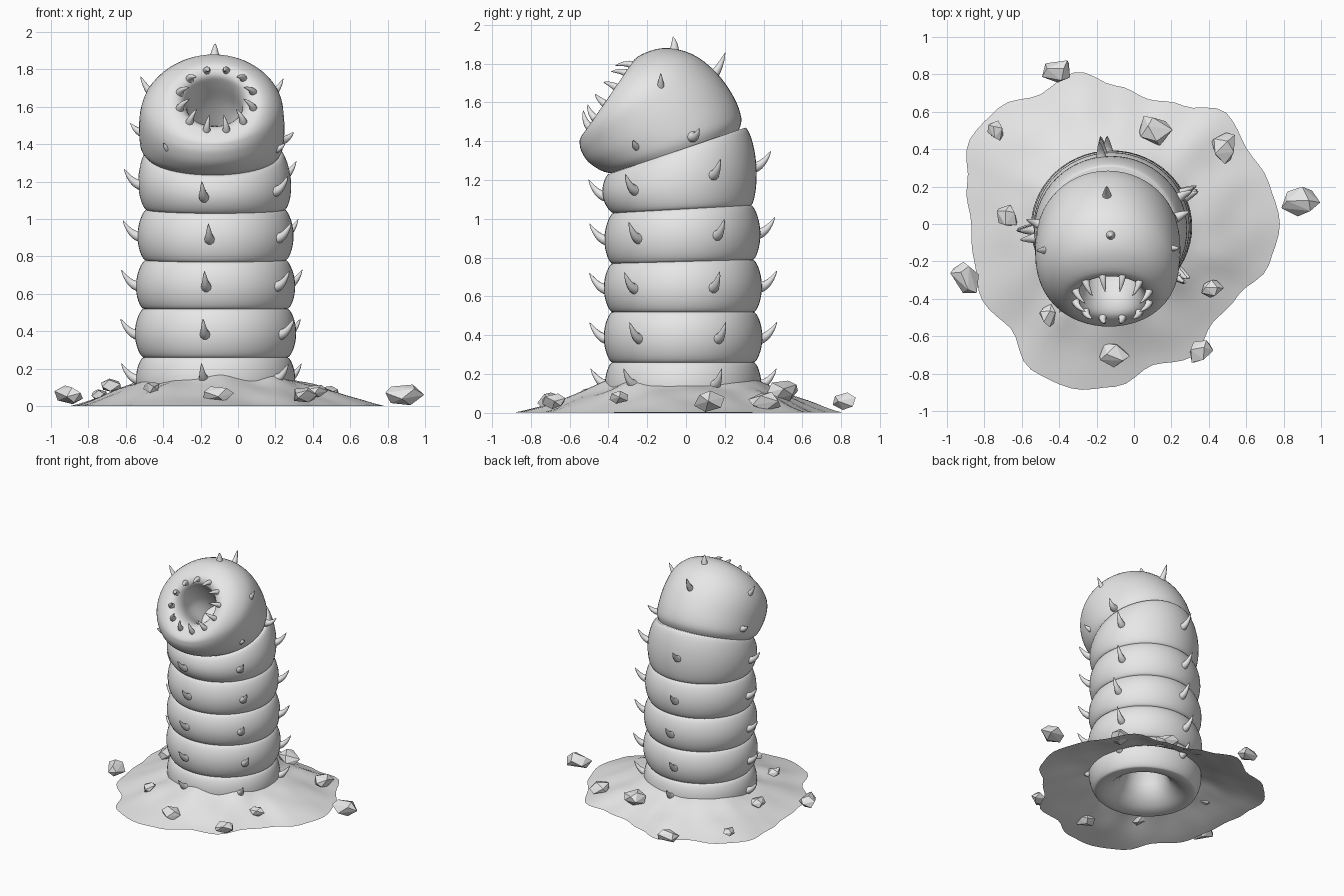
import bpy, bmesh, math, random
from math import sin, cos, pi, radians
from mathutils import Vector, noise

random.seed(4)
if "Cube" in bpy.data.objects:
    bpy.data.objects.remove(bpy.data.objects["Cube"])

grey = bpy.data.materials.new("plain grey")
grey.use_nodes = True
grey.diffuse_color = (0.8, 0.8, 0.8, 1)
grey.node_tree.nodes["Principled BSDF"].inputs["Base Color"].default_value = (0.8, 0.8, 0.8, 1)

UP = Vector((0, 0, 1))
SIDES = 56
MID_X = -0.12


def finish(bm, name, angle=None):
    """Turn a bmesh into a named object; smooth below the given angle."""
    bmesh.ops.recalc_face_normals(bm, faces=bm.faces)
    mesh = bpy.data.meshes.new(name)
    bm.to_mesh(mesh)
    bm.free()
    mesh.materials.append(grey)
    if angle:
        mesh.polygons.foreach_set("use_smooth", [True] * len(mesh.polygons))
        mesh.set_sharp_from_angle(angle=radians(angle))
    obj = bpy.data.objects.new(name, mesh)
    bpy.context.collection.objects.link(obj)
    return obj


def loft(bm, rings, cap_start=False, cap_end=False):
    """Skin a list of closed rings of points."""
    loops = [[bm.verts.new(p) for p in ring] for ring in rings]
    for a, b in zip(loops, loops[1:]):
        for i in range(len(a)):
            j = (i + 1) % len(a)
            bm.faces.new((a[i], a[j], b[j], b[i]))
    if cap_start:
        bm.faces.new(loops[0])
    if cap_end:
        bm.faces.new(loops[-1])


def section_point(sec, a, swell=1.0):
    """Point on an oval section: front y, front z, back y, back z, half width, x."""
    fy, fz, by, bz, w, x = sec
    centre = Vector((x, (fy + by) / 2, (fz + bz) / 2))
    half = Vector((0, (by - fy) / 2, (bz - fz) / 2))
    return centre + (Vector((w, 0, 0)) * cos(a) + half * sin(a)) * swell


def section_ring(sec, swell=1.0):
    return [section_point(sec, 2 * pi * i / SIDES, swell) for i in range(SIDES)]


def mix(a, b, t):
    return [p + (q - p) * t for p, q in zip(a, b)]


def smooth_sections(secs, steps):
    """Catmull-Rom interpolation through the sections."""
    out = []
    for i in range(len(secs) - 1):
        quad = zip(secs[max(i - 1, 0)], secs[i], secs[i + 1], secs[min(i + 2, len(secs) - 1)])
        quad = list(quad)
        for k in range(steps):
            t = k / steps
            out.append([b + t / 2 * (c - a + t * (2 * a - 5 * b + 4 * c - d
                        + t * (3 * (b - c) + d - a))) for a, b, c, d in quad])
    return out + [secs[-1]]


def horn(bm, base, out, bend, reach, rise, radius):
    """Curved pointed horn growing along out and bending towards bend."""
    rings = []
    side = out.cross(bend).normalized()
    for k in range(9):
        s = k / 8
        centre = base + out * (reach * s - 0.015) + bend * (rise * s * s)
        tangent = (out * reach + bend * (2 * rise * s)).normalized()
        other = tangent.cross(side)
        r = radius * (1 - s) ** 0.7 + 0.001
        rings.append([centre + (side * cos(a) + other * sin(a)) * r
                      for a in (2 * pi * i / 10 for i in range(10))])
    loft(bm, rings, True, True)


# Body: stacked bulging segments between creases, with a rolled open foot
joints = [
    (-.37, 0, .34, 0, .375, MID_X),
    (-.38, .26, .35, .26, .385, MID_X),
    (-.38, .52, .35, .52, .385, MID_X),
    (-.38, .77, .345, .79, .375, MID_X),
    (-.375, 1.03, .335, 1.07, .37, MID_X),
    (-.40, 1.23, .305, 1.47, .36, -.13),
]
body_rings = [section_ring((y, z, -y - .03, z, -y, MID_X))
              for y, z in ((-.1, .3), (-.15, .25), (-.16, .16), (-.2, .08), (-.27, .02), (-.33, 0))]
for lower, upper in zip(joints, joints[1:]):
    for k in range(17):
        t = (1 - cos(pi * k / 16)) / 2
        swell = 1 + 0.12 * sin(pi * t) ** 0.6
        if k or lower is joints[0]:
            body_rings.append(section_ring(mix(lower, upper, t), swell))
bm = bmesh.new()
loft(bm, body_rings, cap_start=True, cap_end=True)
finish(bm, "body_segments", 40)

# Head: tilting sections that roll over the lip into the mouth
head_sections = [
    (-.39, 1.235, .27, 1.45, .355, -.135),
    (-.44, 1.25, .285, 1.52, .38, -.14),
    (-.505, 1.295, .245, 1.63, .388, -.14),
    (-.54, 1.35, .155, 1.755, .385, -.14),
    (-.548, 1.39, .03, 1.85, .365, -.135),
    (-.545, 1.415, -.12, 1.88, .315, -.13),
    (-.525, 1.445, -.25, 1.835, .25, -.125),
    (-.48, 1.49, -.28, 1.775, .185, -.125),
    (-.40, 1.49, -.24, 1.72, .15, -.125),
    (-.30, 1.44, -.14, 1.62, .14, -.125),
    (-.22, 1.36, -.05, 1.50, .09, -.125),
]
bm = bmesh.new()
loft(bm, [section_ring(s) for s in smooth_sections(head_sections, 4)], cap_end=True)
finish(bm, "head", 50)

# Body spikes: five rows running up the segments
bm = bmesh.new()
for n, (lower, upper) in enumerate(zip(joints, joints[1:])):
    middle = mix(lower, upper, 0.55 if n == 0 else 0.47)
    for row in (263, 323, 25, 95, 184):
        a = radians(row + random.uniform(-3, 3))
        base = section_point(middle, a, 1.115)
        horn(bm, base, Vector((cos(a), sin(a), 0)), UP, 0.095, 0.085, 0.03)
finish(bm, "body_spikes", 50)

# Head spikes: scattered over the dome
bm = bmesh.new()
head_centre = Vector((-.14, -.13, 1.5))
for base in ((.19, -.25, 1.37), (-.36, -.42, 1.37), (.235, .04, 1.42), (-.51, 0, 1.46),
             (.18, -.13, 1.66), (-.46, -.14, 1.67), (-.145, .15, 1.75), (-.125, -.06, 1.87)):
    base = Vector(base)
    out = (base - head_centre).normalized()
    bend = UP if out.z < 0.9 else Vector((0, -1, 0))
    horn(bm, base, out, bend, 0.085, 0.06 if out.z < 0.9 else 0.02, 0.028)
finish(bm, "head_spikes", 50)

# Teeth: ring of fangs curling in over the mouth
bm = bmesh.new()
gum = (-.505, 1.47, -.27, 1.80, .205, -.115)
hub = Vector((-.115, -.39, 1.635))
mouth_axis = Vector((0, -.83, .55)).normalized()
for k in range(12):
    base = section_point(gum, 2 * pi * (k + 0.5) / 12)
    horn(bm, base, mouth_axis, (hub - base).normalized(), 0.085, 0.055, 0.023)
finish(bm, "teeth", 50)

# Soil: thin ragged mound around the foot
edge = (.88, .85, .81, .84, .73, .69, .74, .84, .80, .88, .90, .82,
        .77, .78, .82, .79, .90, .91, .87, .78, .82, .74, .76, .85)


def soil_point(a, t):
    k = (a / (2 * pi) * len(edge)) % len(edge)
    i, f = int(k), k % 1
    f = f * f * (3 - 2 * f)
    rim = edge[i] * (1 - f) + edge[(i + 1) % len(edge)] * f
    r = 0.37 + (rim - 0.37) * t
    p = Vector((MID_X + 0.02 + r * cos(a), r * sin(a), 0))
    bump = noise.noise(p * 5) * 0.03 * (1 - t)
    p.z = 0.165 * (1 - t) ** 1.15 + bump + 0.001
    return p


bm = bmesh.new()
loft(bm, [[soil_point(2 * pi * i / 96, k / 10) for i in range(96)] for k in range(11)])
soil = finish(bm, "soil_mound", 40)
if soil.data.polygons[0].normal.z < 0:
    soil.data.flip_normals()

# Rocks: faceted lumps resting on and around the soil
rocks = ((-.41, .82, .09), (-.74, .50, .06), (-.68, .04, .075), (-.90, -.29, .10),
         (-.46, -.49, .065), (-.11, -.70, .09), (.35, -.68, .08), (.42, -.345, .065),
         (.48, .41, .095), (.11, .50, .105), (.89, .12, .11))
for n, (x, y, size) in enumerate(rocks):
    bm = bmesh.new()
    turn = random.uniform(0, pi)
    for k in range(11):
        h = 1 - 2 * (k + 0.5) / 11
        a = k * 2.4 + random.uniform(-.4, .4)
        flat = math.sqrt(1 - h * h)
        px, py = flat * cos(a), flat * sin(a) * 0.75
        bm.verts.new(Vector((px * cos(turn) - py * sin(turn),
                             px * sin(turn) + py * cos(turn), h * 0.55)) * size)
    hull = bmesh.ops.convex_hull(bm, input=bm.verts)
    spare = [v for v in hull["geom_interior"] if isinstance(v, bmesh.types.BMVert)]
    bmesh.ops.delete(bm, geom=spare, context="VERTS")
    rock = finish(bm, "rock_%d" % (n + 1))
    distance = math.hypot(x - MID_X, y)
    rock.location = (x, y, max(0.06, 0.165 * (1 - (distance - 0.37) / 0.45) + 0.015))
